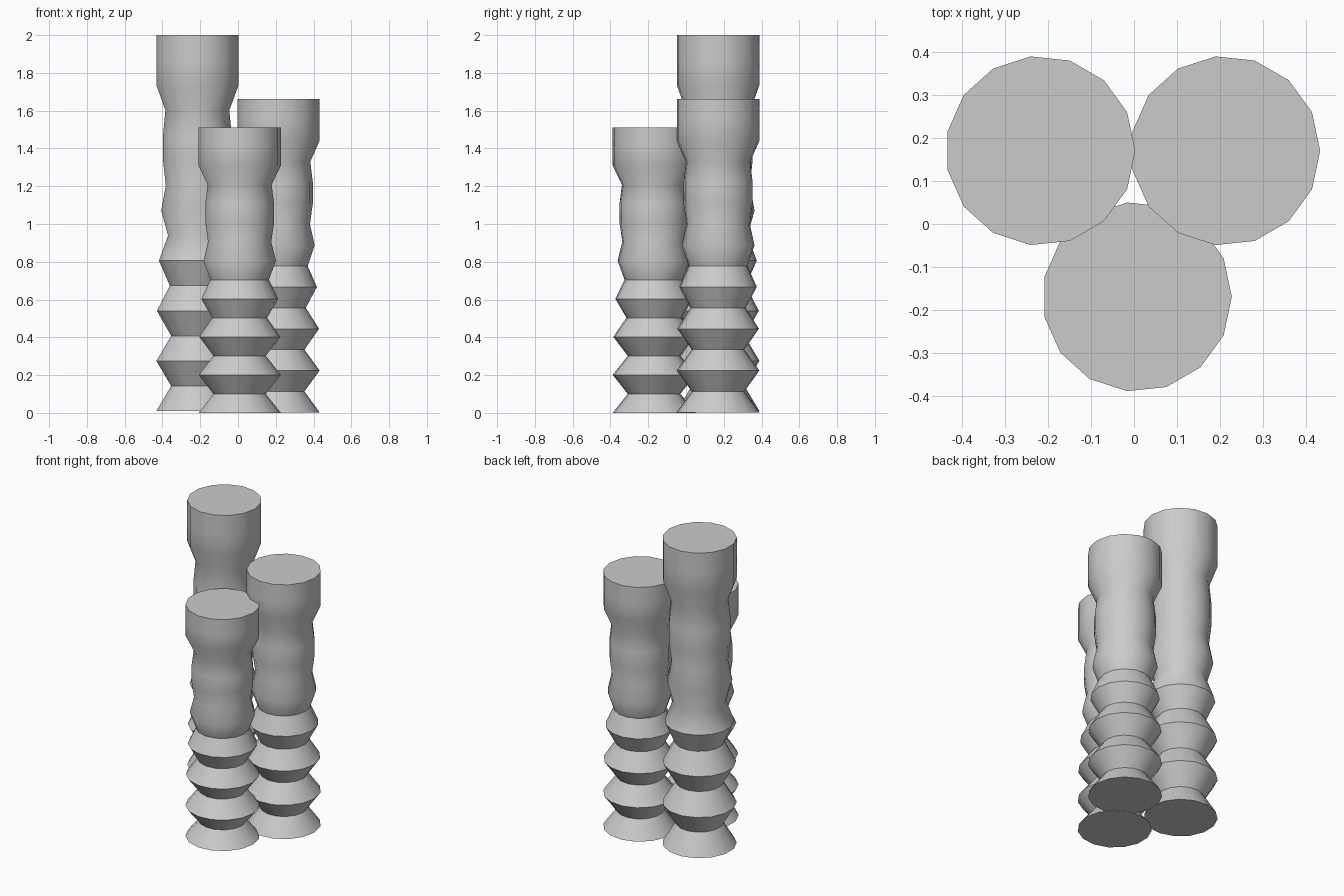
import bpy, bmesh, math

if "Cube" in bpy.data.objects:
    bpy.data.objects.remove(bpy.data.objects["Cube"])

SIDES = 15
# Radius of each evenly spaced ring, from the base to the top
RADII = [0.22, 0.14, 0.22, 0.14, 0.217, 0.147, 0.206, 0.157,
         0.194, 0.169, 0.184, 0.184, 0.171, 0.22, 0.22, 0.22]


def ribbed_column(name, x, y, z0, z1):
    """Closed turned column whose rib profile stretches with its height."""
    bm = bmesh.new()
    rings = []
    for k, r in enumerate(RADII):
        z = z0 + (z1 - z0) * k / (len(RADII) - 1)
        rings.append([bm.verts.new((r * math.cos(2 * math.pi * i / SIDES),
                                    r * math.sin(2 * math.pi * i / SIDES), z))
                      for i in range(SIDES)])
    for a, b in zip(rings, rings[1:]):
        for i in range(SIDES):
            j = (i + 1) % SIDES
            bm.faces.new((a[i], a[j], b[j], b[i]))
    # End caps
    bm.faces.new(rings[0][::-1])
    bm.faces.new(rings[-1])
    mesh = bpy.data.meshes.new(name)
    bm.to_mesh(mesh)
    bm.free()
    obj = bpy.data.objects.new(name, mesh)
    obj.location = (x, y, 0)
    bpy.context.collection.objects.link(obj)
    bpy.ops.object.select_all(action='DESELECT')
    obj.select_set(True)
    bpy.context.view_layer.objects.active = obj
    bpy.ops.object.shade_smooth_by_angle(angle=math.radians(40))
    return obj


# Cluster of three columns
ribbed_column("tall_column", -0.217, 0.17, 0.01, 2.0)
ribbed_column("middle_column", 0.212, 0.17, 0.003, 1.662)
ribbed_column("short_column", 0.007, -0.169, 0.0, 1.51)
